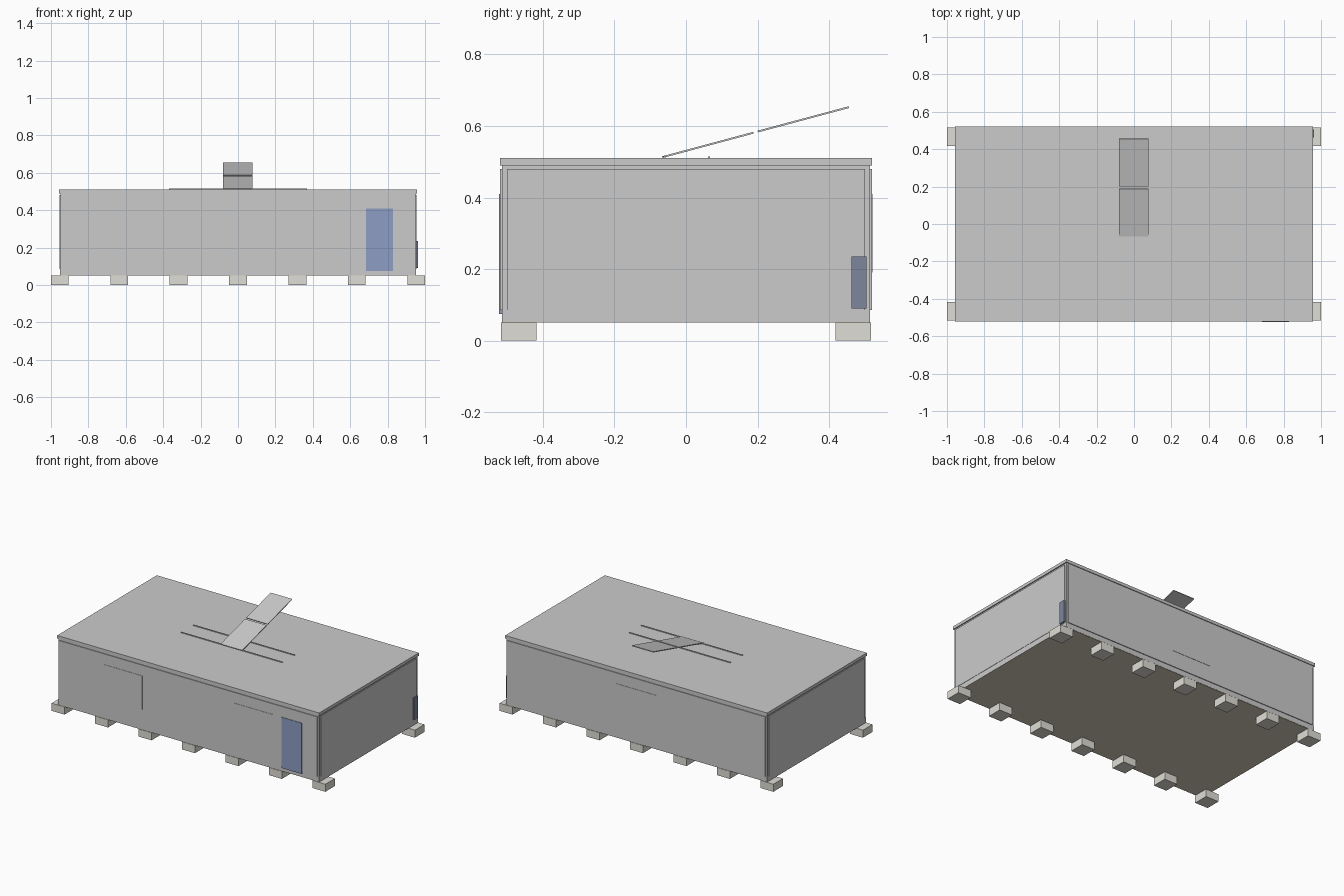
import bpy
from math import radians, sin, cos

if "Cube" in bpy.data.objects:
    bpy.data.objects.remove(bpy.data.objects["Cube"])


def material(name, rgb):
    m = bpy.data.materials.new(name)
    m.diffuse_color = (*rgb, 1)
    m.use_nodes = True
    m.node_tree.nodes["Principled BSDF"].inputs["Base Color"].default_value = m.diffuse_color
    return m


def box(name, x, y, z, mat=None):
    """Box from (min, max) ranges on each axis."""
    bpy.ops.mesh.primitive_cube_add(size=1, location=[sum(r) / 2 for r in (x, y, z)])
    o = bpy.context.object
    o.name = name
    o.scale = [r[1] - r[0] for r in (x, y, z)]
    bpy.ops.object.transform_apply(location=False, rotation=False, scale=True)
    if mat:
        o.data.materials.append(mat)
    return o


concrete = material("concrete", (0.74, 0.73, 0.67))
timber = material("floor_brown", (0.66, 0.61, 0.48))
door_blue = material("door_blue", (0.27, 0.34, 0.56))
unit_blue = material("unit_blue", (0.2, 0.24, 0.33))

# Foundation blocks: seven along each long side
for i in range(7):
    cx = -0.9525 + i * 0.3175
    for side, s in (("front", -1), ("back", 1)):
        y = sorted((s * 0.418, s * 0.517))
        box(f"foundation_block_{side}", (cx - 0.0475, cx + 0.0475), y, (0, 0.05), concrete)

# Floor underside and base frame
box("floor", (-0.953, 0.953), (-0.514, 0.514), (0.05, 0.052), timber)
box("base_frame", (-0.953, 0.953), (-0.515, 0.515), (0.052, 0.085))

# Inner shell, roof frame and roof slab
box("inner_shell", (-0.94, 0.94), (-0.505, 0.505), (0.085, 0.48))
box("roof_frame", (-0.95, 0.95), (-0.515, 0.515), (0.48, 0.492))
box("roof", (-0.957, 0.957), (-0.52, 0.52), (0.49, 0.51))

# Corner posts and wall panels
for s in (-1, 1):
    for t in (-1, 1):
        box("corner_post", sorted((s * 0.93, s * 0.95)), sorted((t * 0.498, t * 0.514)), (0.085, 0.48))
    box("end_wall", sorted((s * 0.93, s * 0.955)), (-0.5, 0.5), (0.085, 0.48))
    box("long_wall", (-0.94, 0.94), sorted((s * 0.5, s * 0.52)), (0.085, 0.48))

# Door, windows and wall unit
box("door", (0.685, 0.83), (-0.523, -0.51), (0.075, 0.41), door_blue)
for cx in (-0.477, 0.473):
    box("front_window", (cx - 0.143, cx + 0.143), (-0.522, -0.51), (0.19, 0.41))
box("back_window", (-0.145, 0.142), (0.51, 0.522), (0.19, 0.41))
box("wall_unit", (0.94, 0.963), (0.463, 0.505), (0.09, 0.235), unit_blue)

# Roof rails
for y in (-0.061, 0.064):
    box("roof_rail", (-0.37, 0.37), (y - 0.003, y + 0.003), (0.508, 0.515))

# Tilted solar panels in one line
tilt = radians(15)
for d in (0.132, 0.408):
    p = box("solar_panel", (-0.08, 0.077), (-0.132, 0.132), (-0.0025, 0.0025))
    p.rotation_euler.x = tilt
    p.location = (-0.0015, -0.066 + d * cos(tilt), 0.513 + d * sin(tilt))
